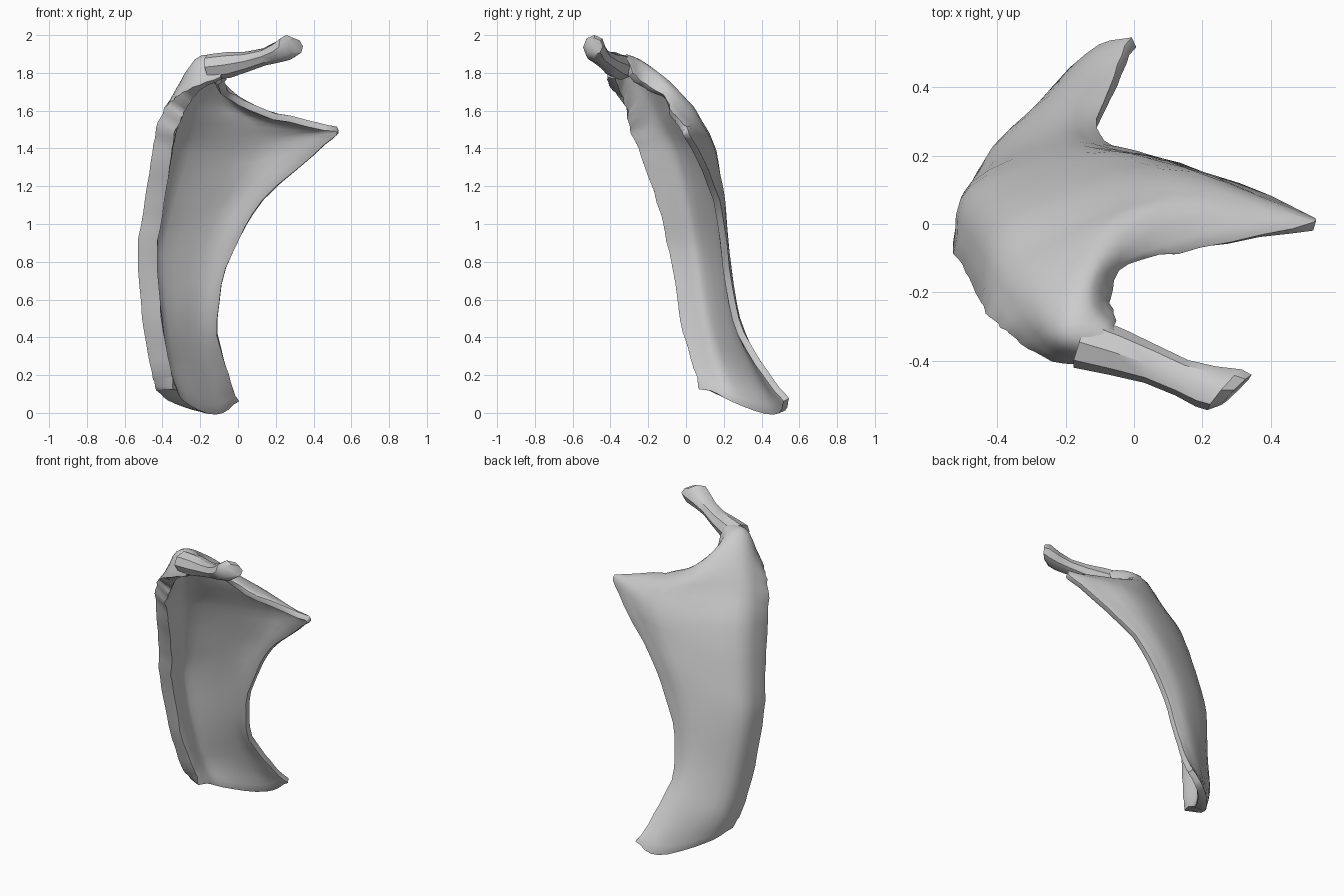
import bpy, bmesh, math, random
from mathutils import Vector

if "Cube" in bpy.data.objects:
    bpy.data.objects.remove(bpy.data.objects["Cube"])

random.seed(3)

# Four points across the outer surface (rim, flank, back, free edge), foot to crown
SECTIONS = [
    [(-.43, .12, .12), (-.34, .28, .05), (-.14, .50, .00), (-.01, .55, .08)],
    [(-.46, .06, .22), (-.41, .23, .22), (-.20, .39, .22), (-.06, .43, .22)],
    [(-.505, -.01, .5), (-.45, .16, .5), (-.23, .28, .5), (-.11, .28, .5)],
    [(-.53, -.07, .85), (-.48, .11, .85), (-.20, .225, .85), (-.03, .22, .85)],
    [(-.495, -.14, 1.13), (-.43, .07, 1.13), (-.08, .20, 1.13), (.14, .18, 1.13)],
    [(-.455, -.22, 1.38), (-.37, .01, 1.4), (.08, .16, 1.39), (.46, .05, 1.42)],
    [(-.43, -.26, 1.51), (-.33, -.07, 1.56), (.08, .09, 1.54), (.52, .00, 1.51)],
    [(-.39, -.30, 1.61), (-.29, -.15, 1.71), (-.03, .015, 1.65), (.20, -.07, 1.59)],
    [(-.33, -.35, 1.67), (-.26, -.25, 1.82), (-.12, -.13, 1.79), (-.02, -.12, 1.68)],
    [(-.24, -.40, 1.72), (-.21, -.34, 1.88), (-.13, -.25, 1.87), (-.07, -.21, 1.74)],
    [(-.09, -.42, 1.78), (-.085, -.385, 1.87), (-.065, -.32, 1.88), (-.05, -.28, 1.80)],
]
WALL = [.95, .62, .40, .32]      # relative wall thickness, rim to free edge
STEPS = 4

# Prong rings: centre, half width, half height, turn of the ring in degrees
PRONG = [
    ((-.15, -.345, 1.83), .080, .068, 20),
    ((-.05, -.375, 1.842), .070, .068, 20),
    ((.05, -.41, 1.86), .058, .052, 20),
    ((.14, -.45, 1.885), .055, .045, 20),
    ((.21, -.475, 1.91), .066, .055, 28),
    ((.265, -.485, 1.935), .078, .066, 40),
    ((.30, -.485, 1.94), .062, .045, 45),
]


def smooth_path(points, steps):
    """Catmull-Rom curve through the points."""
    pts = [Vector(p) for p in points]
    pts = [2 * pts[0] - pts[1]] + pts + [2 * pts[-1] - pts[-2]]
    out = []
    for a, b, c, d in zip(pts, pts[1:], pts[2:], pts[3:]):
        for k in range(steps):
            t = k / steps
            out.append(.5 * (2 * b + (c - a) * t + (2 * a - 5 * b + 4 * c - d) * t**2
                             + (3 * b - a - 3 * c + d) * t**3))
    return out + [pts[-2]]


grey = bpy.data.materials.new("light_grey")
grey.diffuse_color = (.6, .6, .6, 1)
grey.use_nodes = True
grey.node_tree.nodes["Principled BSDF"].inputs["Base Color"].default_value = grey.diffuse_color


def make_object(name, bm):
    mesh = bpy.data.meshes.new(name)
    bm.to_mesh(mesh)
    bm.free()
    mesh.materials.append(grey)
    obj = bpy.data.objects.new(name, mesh)
    bpy.context.collection.objects.link(obj)
    bpy.ops.object.select_all(action='DESELECT')
    bpy.context.view_layer.objects.active = obj
    obj.select_set(True)
    return obj


# Curved blade: smooth along each section, then from section to section
rows = [smooth_path(s, STEPS) for s in SECTIONS]
columns = [smooth_path(c, STEPS) for c in zip(*rows)]
grid = list(zip(*columns))
n_rows, n_cols = len(grid), len(columns)

bm = bmesh.new()
layer = bm.verts.layers.deform.verify()
verts = []
for i, row in enumerate(grid):
    line = []
    for j, p in enumerate(row):
        # slightly ragged rim and free edge
        wobble = .005 if j in (0, n_cols - 1) else .002
        v = bm.verts.new(p + Vector([random.uniform(-wobble, wobble) for _ in range(3)]))
        k, f = divmod(j, STEPS)
        wall = WALL[k] + (WALL[min(k + 1, 3)] - WALL[k]) * f / STEPS
        near_prong = min(max((i / STEPS - 7) / 3, 0), 1)
        v[layer][0] = wall + (.4 - wall) * near_prong
        line.append(v)
    verts.append(line)
for i in range(n_rows - 1):
    for j in range(n_cols - 1):
        bm.faces.new((verts[i][j], verts[i][j + 1], verts[i + 1][j + 1], verts[i + 1][j]))

blade = make_object("curved_blade", bm)
blade.vertex_groups.new(name="wall")

# Wall grows towards the hollow side, with a softened rim
solid = blade.modifiers.new("wall", 'SOLIDIFY')
solid.thickness = .11
solid.offset = 1
solid.vertex_group = "wall"
soft = blade.modifiers.new("soft_rim", 'BEVEL')
soft.width = .014
soft.segments = 2
soft.limit_method = 'ANGLE'
soft.angle_limit = math.radians(50)
bpy.ops.object.modifier_apply(modifier="wall")
bpy.ops.object.modifier_apply(modifier="soft_rim")
bpy.ops.object.shade_smooth_by_angle(angle=.7)

# Prong: eight-sided rod flaring into a knob
bm = bmesh.new()
rings = []
for centre, width, height, turn in PRONG:
    turn = math.radians(turn)
    side = Vector((math.sin(turn), math.cos(turn), 0)) * width
    up = Vector((-.15, 0, 1)) * height
    rings.append([bm.verts.new(Vector(centre) + side * math.cos(math.tau * k / 8)
                               + up * math.sin(math.tau * k / 8)) for k in range(8)])
for r, s in zip(rings, rings[1:]):
    for k in range(8):
        m = (k + 1) % 8
        bm.faces.new((r[k], r[m], s[m], s[k]))
bm.faces.new(rings[0])
bm.faces.new(rings[-1])
bmesh.ops.recalc_face_normals(bm, faces=bm.faces)
make_object("prong", bm)
bpy.ops.object.shade_smooth_by_angle(angle=.7)
